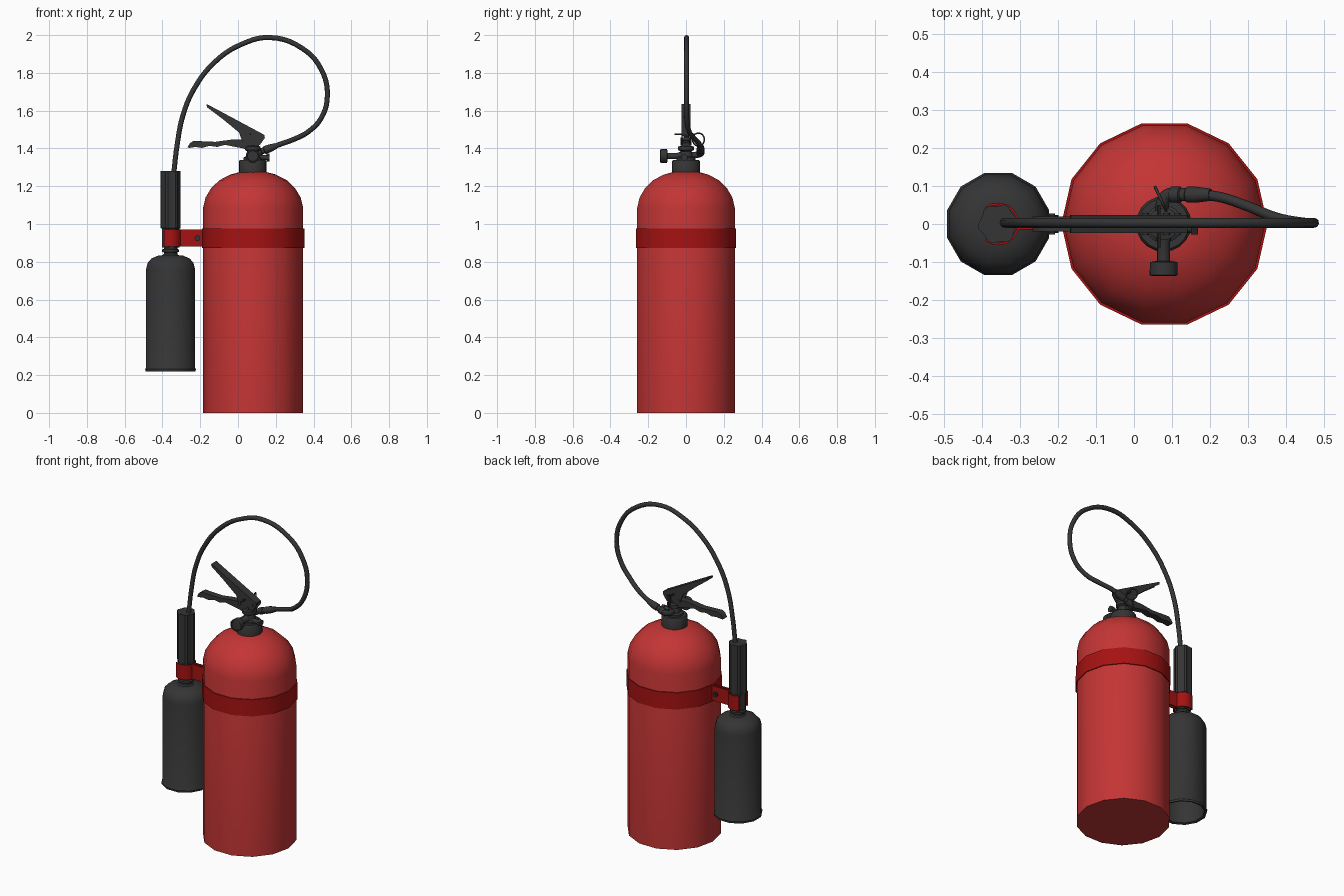
import bpy, bmesh, math
from mathutils import Vector, Matrix

if "Cube" in bpy.data.objects:
    bpy.data.objects.remove(bpy.data.objects["Cube"])


def material(name, rgb):
    m = bpy.data.materials.new(name)
    m.diffuse_color = (*rgb, 1)
    m.use_nodes = True
    m.node_tree.nodes["Principled BSDF"].inputs["Base Color"].default_value = m.diffuse_color
    return m


RED = material("red_paint", (0.55, 0.035, 0.035))
DEEP = material("deep_red", (0.38, 0.006, 0.006))
BLACK = material("black", (0.035, 0.035, 0.035))
CX, HX = 0.08, -0.357          # tank axis, horn axis


def finish(name, bm, mat, smooth=True):
    bmesh.ops.remove_doubles(bm, verts=bm.verts, dist=1e-5)
    bmesh.ops.recalc_face_normals(bm, faces=bm.faces)
    me = bpy.data.meshes.new(name)
    bm.to_mesh(me)
    bm.free()
    ob = bpy.data.objects.new(name, me)
    bpy.context.collection.objects.link(ob)
    me.materials.append(mat)
    if smooth:
        bpy.ops.object.select_all(action='DESELECT')
        ob.select_set(True)
        bpy.context.view_layer.objects.active = ob
        bpy.ops.object.shade_smooth_by_angle(angle=math.radians(38))
    return ob


def lathe(name, profile, n, loc, mat, axis=(0, 0, 1), turn=0.0, flute=0.0):
    """Revolve (radius, height) pairs about an axis; flute pulls in every other pair of columns."""
    bm = bmesh.new()
    rings = []
    for r, z in profile:
        if r == 0:
            rings.append([bm.verts.new((0, 0, z))] * n)
            continue
        ring = []
        for i in range(n):
            a = 2 * math.pi * i / n + turn
            q = r - (flute if i // 2 % 2 else 0)
            ring.append(bm.verts.new((q * math.cos(a), q * math.sin(a), z)))
        rings.append(ring)
    for a, b in zip(rings, rings[1:]):
        for i in range(n):
            j = (i + 1) % n
            corners = list(dict.fromkeys((a[i], a[j], b[j], b[i])))
            if len(corners) > 2:
                bm.faces.new(corners)
    rot = Vector((0, 0, 1)).rotation_difference(Vector(axis)).to_matrix().to_4x4()
    bm.transform(Matrix.Translation(loc) @ rot)
    bmesh.ops.delete(bm, geom=[v for v in bm.verts if not v.link_faces], context='VERTS')
    return finish(name, bm, mat)


def rod(name, r, start, end, n=12, mat=BLACK):
    d = Vector(end) - Vector(start)
    return lathe(name, [(0, 0), (r, 0), (r, d.length), (0, d.length)], n, start, mat, d.normalized())


def plate(name, pts, y0, y1, mat=BLACK):
    """Extrude a side-view outline (x, z) from y0 to y1."""
    bm = bmesh.new()
    rows = [[bm.verts.new((x, y, z)) for x, z in pts] for y in (y0, y1)]
    for row in rows:
        bm.faces.new(row)
    for i in range(len(pts)):
        bm.faces.new((rows[0][i - 1], rows[0][i], rows[1][i], rows[1][i - 1]))
    return finish(name, bm, mat)


def tube(name, pts, r, cyclic=False, mat=BLACK):
    cu = bpy.data.curves.new(name, 'CURVE')
    cu.dimensions = '3D'
    cu.bevel_depth, cu.bevel_resolution, cu.resolution_u = r, 2, 5
    cu.use_fill_caps = True
    sp = cu.splines.new('BEZIER')
    sp.bezier_points.add(len(pts) - 1)
    sp.use_cyclic_u = cyclic
    for p, co in zip(sp.bezier_points, pts):
        p.co = co
        p.handle_left_type = p.handle_right_type = 'AUTO'
    cu.materials.append(mat)
    ob = bpy.data.objects.new(name, cu)
    bpy.context.collection.objects.link(ob)
    bpy.ops.object.select_all(action='DESELECT')
    ob.select_set(True)
    bpy.context.view_layer.objects.active = ob
    bpy.ops.object.convert(target='MESH')
    bpy.ops.object.shade_smooth_by_angle(angle=math.radians(50))
    return ob


# Tank and strap
lathe("tank", [(0, 0), (0.265, 0), (0.265, 1.085), (0.252, 1.14), (0.222, 1.19), (0.178, 1.232),
               (0.12, 1.262), (0.07, 1.275), (0, 1.275)], 14, (CX, 0, 0), RED)
lathe("strap", [(0.264, 0.872), (0.271, 0.872), (0.271, 0.975), (0.264, 0.975)], 14, (CX, 0, 0), DEEP)

# Hollow discharge horn, neck and fluted grip
lathe("horn", [(0.122, 0.225), (0.137, 0.22), (0.139, 0.232), (0.134, 0.24), (0.134, 0.762), (0.125, 0.795),
               (0.105, 0.817), (0.07, 0.832), (0.045, 0.834), (0, 0.834), (0, 0.815), (0.09, 0.805),
               (0.122, 0.76), (0.122, 0.225)], 12, (HX, 0, 0), BLACK, turn=math.pi / 12)
lathe("horn_neck", [(0.052, 0.825), (0.044, 0.835), (0.036, 0.84), (0.036, 0.85), (0.045, 0.853),
                    (0.045, 0.864), (0.036, 0.868), (0.036, 0.9)], 16, (HX, 0, 0), BLACK)
lathe("horn_grip", [(0, 0.876), (0.046, 0.876), (0.046, 0.975), (0.053, 0.978), (0.053, 1.28), (0, 1.28)],
      24, (HX, 0, 0), BLACK, flute=0.006)

# Open clip round the grip, with two arms back to the strap
bm = bmesh.new()
steps = []
for i in range(13):
    a = math.radians(-130 + 260 * i / 12)
    steps.append([bm.verts.new((HX + r * math.cos(a), r * math.sin(a), z))
                  for r, z in ((0.05, 0.88), (0.056, 0.88), (0.056, 0.972), (0.05, 0.972))])
for a, b in zip(steps, steps[1:]):
    for i in range(4):
        j = (i + 1) % 4
        bm.faces.new((a[i], a[j], b[j], b[i]))
bm.faces.new(steps[0])
bm.faces.new(steps[-1])
finish("grip_clip", bm, DEEP)
for s, side in ((-1, "front"), (1, "back")):
    plate("clip_arm_" + side, [(-0.31, 0.88), (-0.18, 0.88), (-0.18, 0.972), (-0.31, 0.972)],
          s * 0.006, s * 0.014, DEEP)
rod("clip_bolt", 0.008, (-0.215, -0.028, 0.925), (-0.215, 0.028, 0.925), 10)
rod("clip_bolt_head", 0.016, (-0.215, -0.023, 0.925), (-0.215, -0.014, 0.925), 6)
rod("clip_bolt_nut", 0.016, (-0.215, 0.014, 0.925), (-0.215, 0.023, 0.925), 6)

# Valve: collar, body, gauge at the front, side port
lathe("valve_body", [(0, 1.265), (0.073, 1.265), (0.073, 1.332), (0.067, 1.34), (0.05, 1.34), (0.05, 1.352),
                     (0.036, 1.358), (0.03, 1.385), (0.042, 1.392), (0.042, 1.41), (0.02, 1.415),
                     (0.02, 1.45), (0, 1.45)], 20, (CX - 0.002, 0, 0), BLACK)
lathe("gauge", [(0, 0), (0.026, 0), (0.017, 0.03), (0.017, 0.08), (0.036, 0.083), (0.037, 0.117),
                (0.03, 0.12), (0.028, 0.115), (0, 0.115)], 16, (CX - 0.002, -0.017, 1.36), BLACK, (0, -1, 0))
rod("side_port", 0.014, (0.09, -0.01, 1.352), (0.155, -0.01, 1.352))
rod("side_port_cap", 0.02, (0.15, -0.01, 1.352), (0.168, -0.01, 1.352), 6)

# Squeeze lever: pressed channel with a folded top
for s, side in ((-1, "front"), (1, "back")):
    plate("lever_cheek_" + side, [(-0.165, 1.619), (-0.08, 1.555), (0.005, 1.485), (0.025, 1.43), (0.05, 1.415),
                                  (0.115, 1.418), (0.142, 1.455), (0.138, 1.472), (-0.165, 1.634)],
          s * 0.018, s * 0.024)
plate("lever_top", [(-0.168, 1.626), (0.137, 1.463), (0.141, 1.471), (-0.165, 1.635)], -0.024, 0.024)

# Carrying handle with finger grooves underneath
plate("carry_handle", [(-0.267, 1.405), (-0.255, 1.403), (-0.225, 1.408), (-0.19, 1.403), (-0.15, 1.414),
                       (-0.11, 1.408), (-0.07, 1.419), (-0.03, 1.411), (0.02, 1.402), (0.06, 1.39),
                       (0.11, 1.39), (0.11, 1.43), (0.05, 1.448), (-0.04, 1.446), (-0.12, 1.435),
                       (-0.235, 1.44), (-0.255, 1.428)], -0.02, 0.02)
for i, (x, z) in enumerate(((0.03, 1.44), (0.115, 1.45), (0.085, 1.425))):
    rod(f"rivet_{i + 1}", 0.009, (x, -0.029, z), (x, 0.029, z), 10)

# Safety pin and pull ring
rod("safety_pin", 0.005, (0.065, -0.062, 1.475), (0.065, 0.05, 1.475), 8)
t = math.radians(25)
tube("pull_ring", [(0.07 - 0.034 * math.cos(a) * math.sin(t), 0.066 + 0.034 * math.cos(a) * math.cos(t),
                    1.447 + 0.034 * math.sin(a)) for a in (i * math.pi / 4 for i in range(8))], 0.004, True)

# Outlet elbow, hose fitting and the looping hose
tube("outlet_elbow", [(0.075, 0.02, 1.365), (0.075, 0.055, 1.366), (0.09, 0.077, 1.372), (0.12, 0.078, 1.384)], 0.017)
lathe("hose_fitting", [(0, 0), (0.021, 0), (0.021, 0.025), (0.017, 0.028), (0.017, 0.042), (0.021, 0.045),
                       (0.021, 0.07), (0.016, 0.11), (0, 0.11)], 12, (0.098, 0.077, 1.375), BLACK,
      Vector((1, 0, 0.37)).normalized())
tube("hose", [(0.15, 0.077, 1.394), (0.22, 0.072, 1.421), (0.29, 0.05, 1.446), (0.37, 0.018, 1.487),
              (0.44, 0.004, 1.56), (0.473, 0.003, 1.68), (0.44, 0.003, 1.82), (0.34, 0.003, 1.93),
              (0.17, 0.003, 1.987), (0.02, 0.003, 1.952), (-0.12, 0.003, 1.86), (-0.23, 0.003, 1.72),
              (-0.29, 0.003, 1.58), (-0.322, 0.003, 1.42), (-0.34, 0.003, 1.27)], 0.0135)
